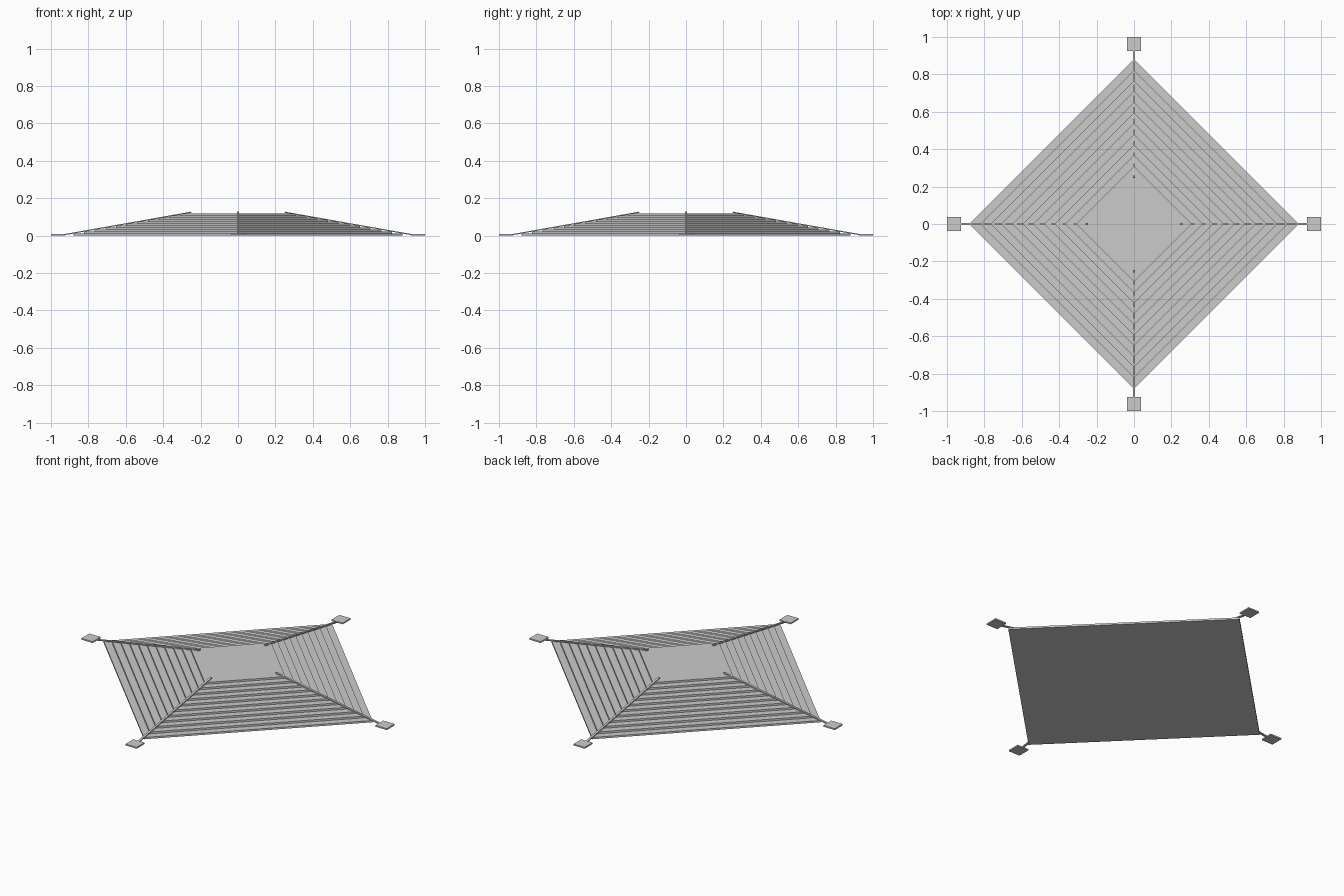
import bpy
from math import pi, cos, sin, atan2, hypot

if "Cube" in bpy.data.objects:
    bpy.data.objects.remove(bpy.data.objects["Cube"])

STEPS = 11
OUTER, INNER, TOP = 0.88, 0.31, 0.118


def diamond(name, r, z0, z1):
    bpy.ops.mesh.primitive_cylinder_add(vertices=4, radius=r, depth=z1 - z0,
                                        location=(0, 0, (z0 + z1) / 2))
    bpy.context.object.name = name


def box(name, loc, size, rot=(0, 0, 0)):
    bpy.ops.mesh.primitive_cube_add(size=1, location=loc, rotation=rot)
    o = bpy.context.object
    o.name = name
    o.scale = size


# stepped diamond terraces
h = TOP / STEPS
for i in range(STEPS):
    r = OUTER + (INNER - OUTER) * i / (STEPS - 1)
    diamond(f"terrace_{i + 1}", r, i * h if i else 0, (i + 1) * h)

# sloping ridge rails and corner pads
x0, z0, x1, z1 = 0.94, 0.003, 0.25, 0.125
length, slope = hypot(x1 - x0, z1 - z0), atan2(z1 - z0, x0 - x1)
for k in range(4):
    a = k * pi / 2
    m = (x0 + x1) / 2
    box(f"ridge_rail_{k + 1}", (m * cos(a), m * sin(a), (z0 + z1) / 2),
        (length, 0.012, 0.006), (0, slope, a))
    box(f"corner_pad_{k + 1}", (0.963 * cos(a), 0.963 * sin(a), 0.004),
        (0.074, 0.074, 0.008), (0, 0, a))
